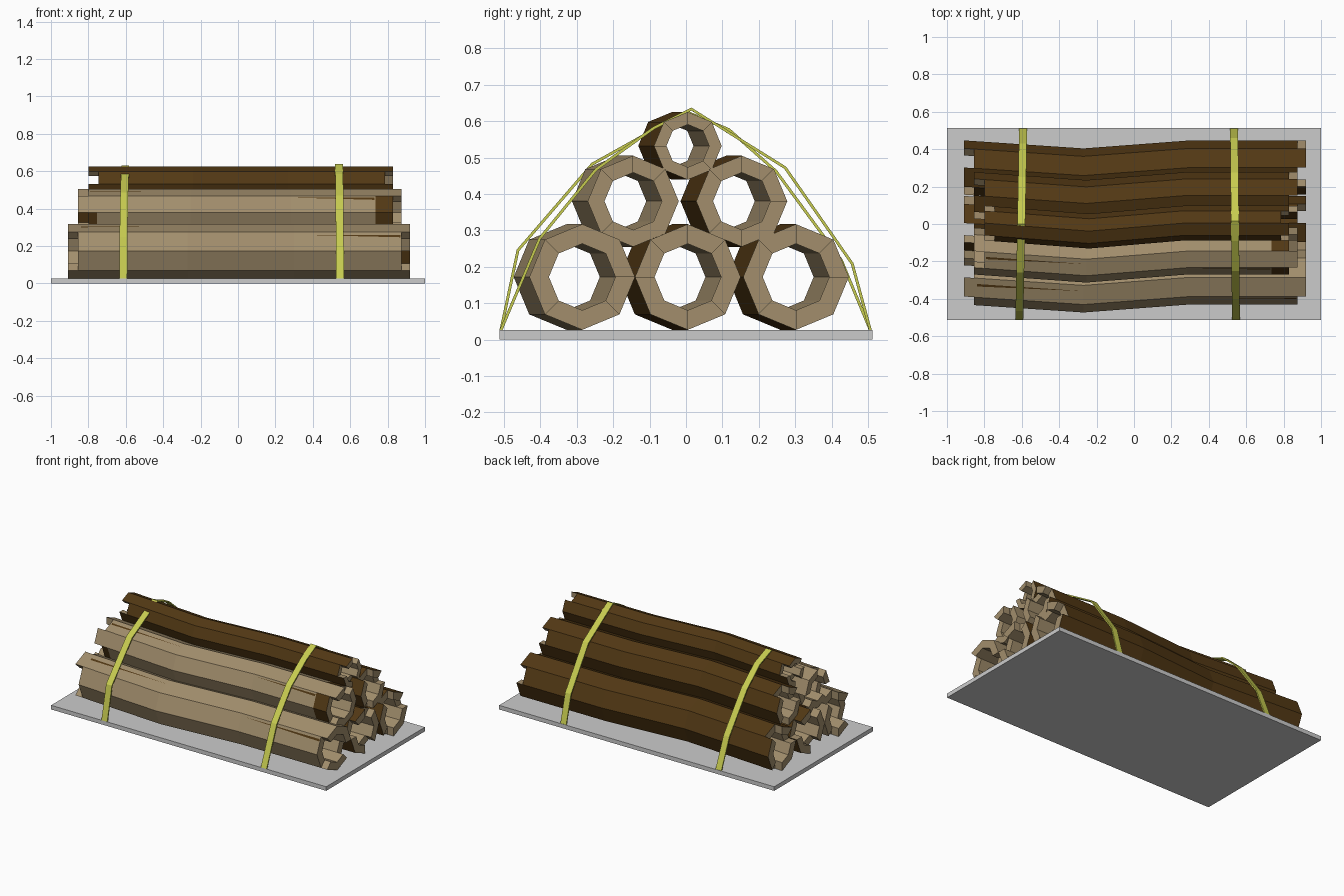
import bpy, bmesh, math
from mathutils import Vector

if "Cube" in bpy.data.objects:
    bpy.data.objects.remove(bpy.data.objects["Cube"])


def material(name, color):
    m = bpy.data.materials.new(name)
    m.diffuse_color = (*color, 1)
    m.use_nodes = True
    m.node_tree.nodes["Principled BSDF"].inputs["Base Color"].default_value = m.diffuse_color
    return m


BARK = material("bark", (0.085, 0.040, 0.007))
WOOD = material("bare_wood", (0.36, 0.27, 0.15))
STRAP = material("strap_yellow", (0.57, 0.60, 0.08))


def add_object(name, bm, mats=()):
    me = bpy.data.meshes.new(name)
    bm.to_mesh(me)
    bm.free()
    for m in mats:
        me.materials.append(m)
    ob = bpy.data.objects.new(name, me)
    bpy.context.collection.objects.link(ob)
    return ob


def log(name, cy, cz, r, x0, x1, left, right, bare=False, patches=(), cracks=()):
    """Hollow eight-sided log with a bend; left/right list staves cut short at each end."""
    s = (x1 - x0) / 1.83
    xs = [x0, x0 + 0.055, x0 + 0.1, -0.27 * s, 0.3 * s, x1 - 0.14, x1 - 0.045, x1]

    def bend(x):
        if x < xs[3]:
            return -0.043 * (x - x0) / (xs[3] - x0)
        return -0.043 * max(0, (xs[4] - x) / (xs[4] - xs[3]))

    def point(x, k, f):
        a = math.radians(45 * k)
        return Vector((x, cy + bend(x) + f * r * math.cos(a), cz + f * r * math.sin(a)))

    bm = bmesh.new()
    verts = {}

    def v(i, k, f):
        key = (i, k % 8, f)
        if key not in verts:
            verts[key] = bm.verts.new(point(xs[i], k, f))
        return verts[key]

    def solid(i, k):
        return 0 <= i < 7 and not (i == 0 and k % 8 in left) and not (i == 6 and k % 8 in right)

    def face(vs, mat):
        bm.faces.new(vs).material_index = mat

    O, I = 1.0, 0.63
    for i in range(7):
        for k in range(8):
            if not solid(i, k):
                continue
            j, m = i + 1, k + 1
            outer = 1 if bare and (i, k) not in patches else 0
            face([v(i, k, O), v(j, k, O), v(j, m, O), v(i, m, O)], outer)
            face([v(i, k, I), v(i, m, I), v(j, m, I), v(j, k, I)], 1)
            if not solid(i - 1, k):
                face([v(i, k, O), v(i, m, O), v(i, m, I), v(i, k, I)], 1)
            if not solid(j, k):
                face([v(j, k, O), v(j, k, I), v(j, m, I), v(j, m, O)], 1)
            if not solid(i, k - 1):
                face([v(i, k, O), v(i, k, I), v(j, k, I), v(j, k, O)], 1)
            if not solid(i, k + 1):
                face([v(i, m, O), v(j, m, O), v(j, m, I), v(i, m, I)], 1)
    bmesh.ops.recalc_face_normals(bm, faces=bm.faces)

    # thin drying cracks lying on a stave, widening towards the log end
    for k, tip, end, t in cracks:
        def on(x, u):
            return bm.verts.new(point(x, k, 1.008).lerp(point(x, k + 1, 1.008), u))
        tri = [on(tip, t), on(end, t), on(end, t + 0.13)]
        face(tri if end > tip else tri[::-1], 0)
    return add_object(name, bm, (BARK, WOOD))


# base board
bm = bmesh.new()
bmesh.ops.create_cube(bm, size=1)
for w in bm.verts:
    w.co = (w.co.x * 2, w.co.y * 1.025, (w.co.z + 0.5) * 0.027)
add_object("base_board", bm)

# bottom row
log("log_bottom_front", -0.285, 0.172, 0.145, -0.91, 0.92, {3, 4, 1, 6}, {3, 4, 7}, True,
    cracks=[(3, 0.32, 0.87, 0.15), (2, -0.27, -0.84, 0.3)])
log("log_bottom_middle", 0.005, 0.172, 0.145, -0.91, 0.92, {0, 2, 5}, {1, 3, 6})
log("log_bottom_back", 0.302, 0.172, 0.145, -0.91, 0.92, {1, 3, 6}, {0, 2, 5})

# middle row
patch = {(5, 1), (5, 3), (5, 4), (1, 4)}
log("log_middle_front", -0.145, 0.38, 0.125, -0.855, 0.875, {4, 2, 7}, {3, 4, 1}, True, patch,
    cracks=[(3, 0.3, 0.73, 0.12), (2, -0.26, -0.79, 0.3)])
log("log_middle_back", 0.153, 0.38, 0.125, -0.855, 0.875, {1, 3, 6}, {0, 2, 5})

# top log
log("log_top", 0.005, 0.532, 0.093, -0.80, 0.83, {3, 5, 0}, {1, 3, 6},
    cracks=[(3, 0.29, 0.78, 0.12)])


# yellow straps: flat ribbons over the stack
def strap(name, x, path, lean):
    bm = bmesh.new()
    rows = []
    for y, z in path:
        cx = x + lean * y
        rows.append([bm.verts.new((cx + d, y, z)) for d in (-0.021, 0.021)])
    for a, b in zip(rows, rows[1:]):
        bm.faces.new((a[0], a[1], b[1], b[0]))
    ob = add_object(name, bm, (STRAP,))
    mod = ob.modifiers.new("thickness", "SOLIDIFY")
    mod.thickness = 0.008
    mod.offset = -1


strap("strap_left", -0.603, [(-0.512, 0.027), (-0.465, 0.247), (-0.26, 0.485), (0.0, 0.63),
                             (0.12, 0.58), (0.25, 0.465), (0.43, 0.22), (0.51, 0.027)], 0.02)
strap("strap_right", 0.54, [(-0.512, 0.027), (-0.405, 0.28), (-0.25, 0.47), (-0.09, 0.585),
                            (0.015, 0.637), (0.275, 0.475), (0.46, 0.21), (0.51, 0.027)], -0.01)
